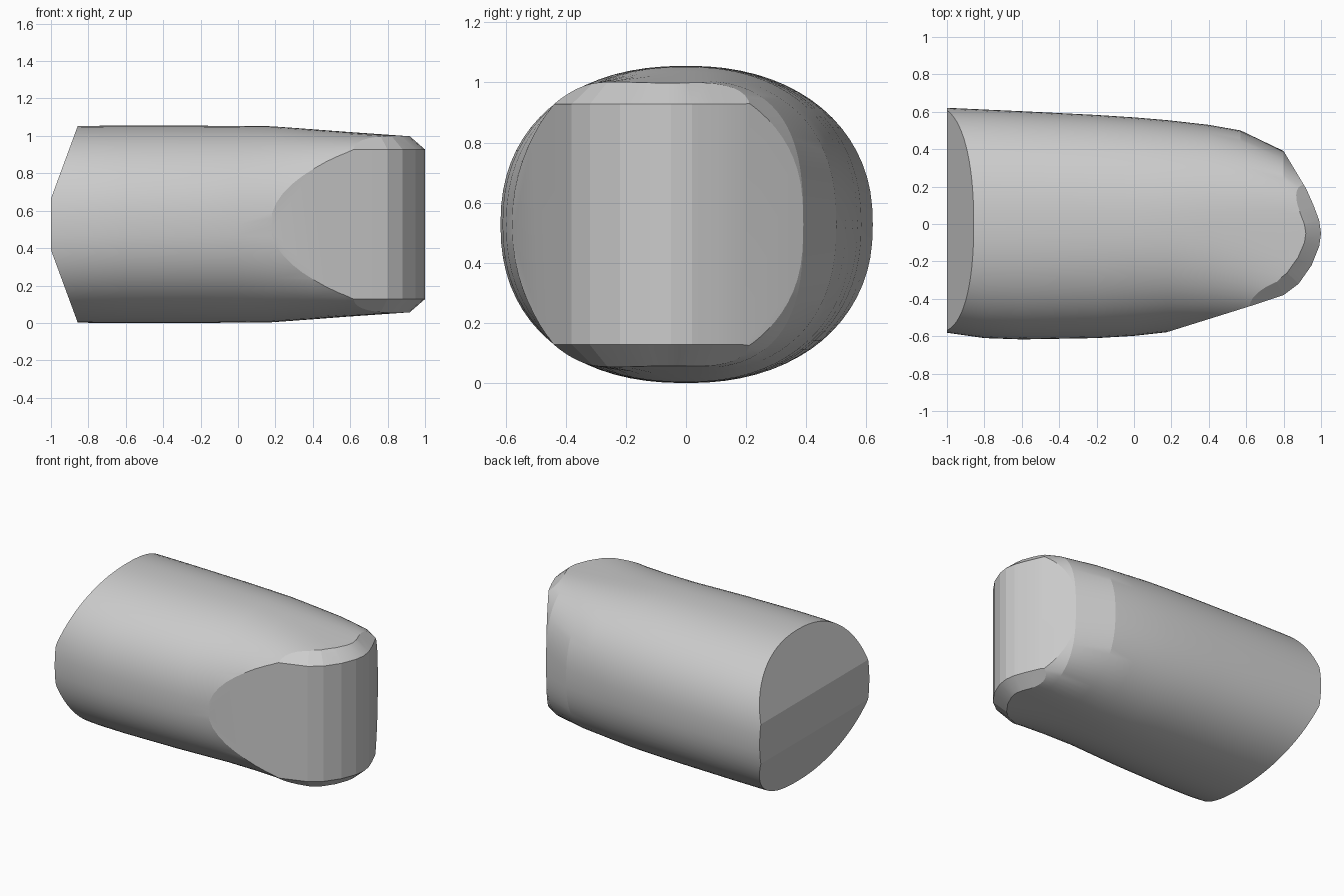
import bpy, bmesh
from math import cos, sin, pi
from mathutils import Vector

if "Cube" in bpy.data.objects:
    bpy.data.objects.remove(bpy.data.objects["Cube"])

MID = 0.5275
SEG = 72

# Body stations: x, front y, back y, half height, front squareness, back squareness
stations = [
    (-1.08, -0.57, 0.625, 0.522, 2.25, 2.25),
    (-0.80, -0.61, 0.612, 0.5265, 2.25, 2.25),
    (-0.60, -0.617, 0.603, 0.5275, 2.25, 2.25),
    (-0.20, -0.61, 0.583, 0.527, 2.25, 2.25),
    (0.00, -0.598, 0.57, 0.526, 2.25, 2.25),
    (0.18, -0.578, 0.555, 0.524, 2.3, 2.25),
    (0.40, -0.565, 0.53, 0.508, 2.6, 2.3),
    (0.57, -0.555, 0.50, 0.495, 3.0, 2.4),
    (0.80, -0.53, 0.39, 0.479, 4.5, 2.8),
    (1.04, -0.50, 0.18, 0.462, 6.0, 3.2),
]


def section(x, front, back, half, n_front, n_back):
    pts = []
    for i in range(SEG):
        a = 2 * pi * i / SEG
        c, s = cos(a), sin(a)
        w, n = (back, n_back) if c > 0 else (-front, n_front)
        y = w * abs(c) ** (2 / n) * (1 if c > 0 else -1)
        z = half * abs(s) ** (2 / n) * (1 if s > 0 else -1)
        pts.append((x, y, MID + z))
    return pts


# Lofted body
bm = bmesh.new()
rings = [[bm.verts.new(p) for p in section(*st)] for st in stations]
for a, b in zip(rings, rings[1:]):
    for i in range(SEG):
        j = (i + 1) % SEG
        bm.faces.new((a[i], a[j], b[j], b[i]))
bm.faces.new(rings[0])
bm.faces.new(rings[-1])
bmesh.ops.recalc_face_normals(bm, faces=bm.faces[:])


def trim(point, normal):
    """Slice off everything outside a plane and cap the cut."""
    r = bmesh.ops.bisect_plane(
        bm, geom=bm.verts[:] + bm.edges[:] + bm.faces[:], dist=1e-5,
        plane_co=point, plane_no=Vector(normal).normalized(), clear_outer=True)
    edges = [e for e in r["geom_cut"]
             if isinstance(e, bmesh.types.BMEdge) and e.is_valid and e.is_boundary]
    if edges:
        bmesh.ops.holes_fill(bm, edges=edges, sides=0)


# Wedge-shaped left end
trim((-1, 0, MID), (-1, 0, 0))
for s in (1, -1):
    trim((-1, 0, MID + s * 0.137), (-0.38, 0, s * 0.14))

# Rounded vertical nose with chamfered upper and lower rims
nose = [(0.18, -0.577), (0.65, -0.43), (0.80, -0.38), (0.88, -0.32), (0.95, -0.22),
        (0.99, -0.12), (1.00, -0.05), (0.99, 0.02), (0.96, 0.10), (0.92, 0.19),
        (0.80, 0.39)]
for k, (p, q) in enumerate(zip(nose, nose[1:])):
    out = Vector((q[1] - p[1], p[0] - q[0], 0)).normalized()
    trim((p[0], p[1], MID), out)
    if k < len(nose) - 2:
        for s in (1, -1):
            trim((p[0], p[1], MID + s * 0.40), out * 0.07 + Vector((0, 0, s * 0.08)))

bmesh.ops.remove_doubles(bm, verts=bm.verts[:], dist=1e-4)
bmesh.ops.recalc_face_normals(bm, faces=bm.faces[:])
low = min(v.co.z for v in bm.verts)
bmesh.ops.translate(bm, verts=bm.verts[:], vec=(0, 0, -low))

mesh = bpy.data.meshes.new("rounded_block")
bm.to_mesh(mesh)
bm.free()
body = bpy.data.objects.new("rounded_block", mesh)
bpy.context.collection.objects.link(body)
bpy.context.view_layer.objects.active = body
body.select_set(True)
bpy.ops.object.shade_smooth_by_angle(angle=0.2)
